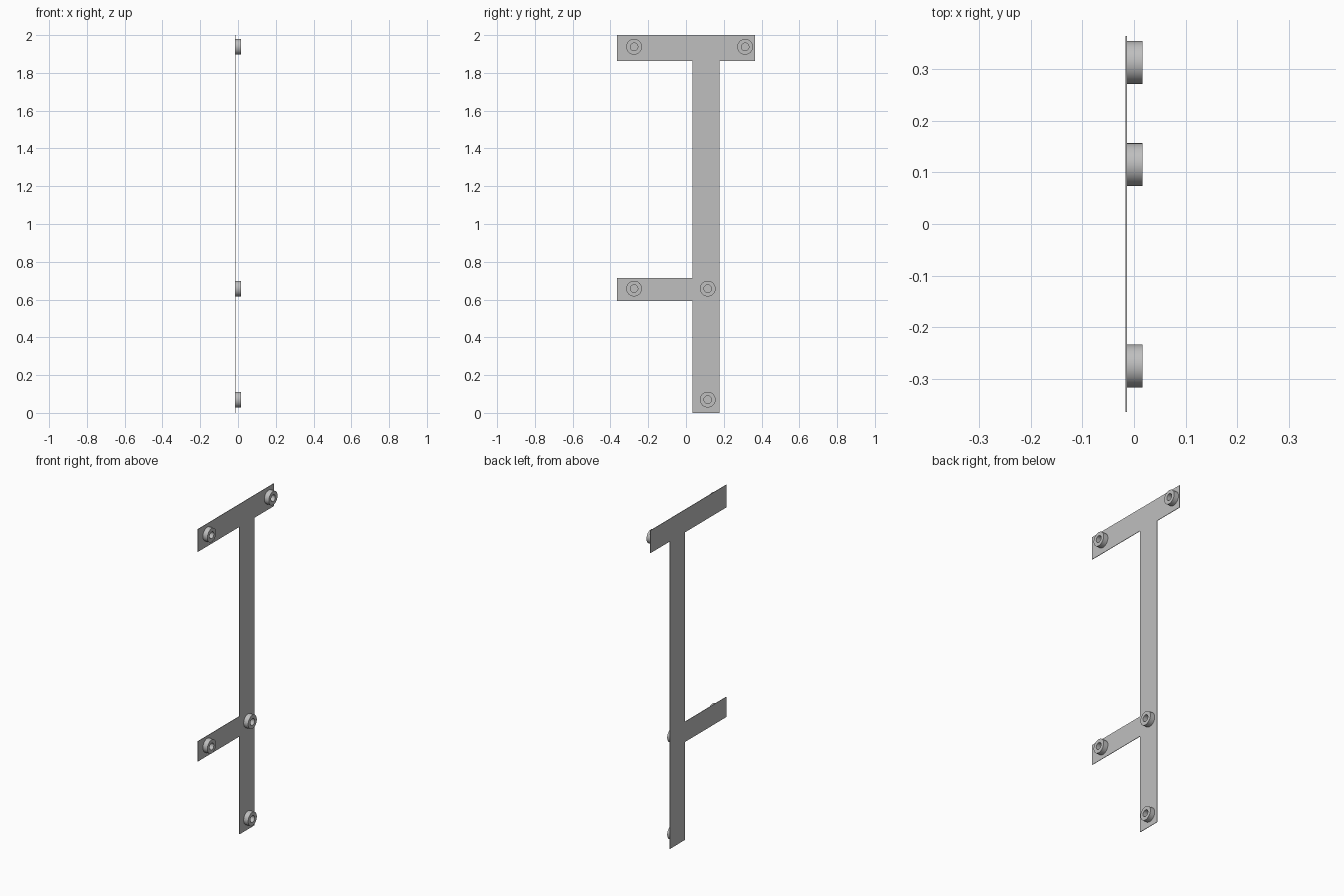
import bpy
import bmesh
from math import radians, cos, sin, tau

cube = bpy.data.objects.get("Cube")
if cube:
    bpy.data.objects.remove(cube, do_unlink=True)

grey = bpy.data.materials.new("light grey")
grey.use_nodes = True
colour = (0.52, 0.52, 0.52, 1)
grey.diffuse_color = colour
grey.node_tree.nodes["Principled BSDF"].inputs["Base Color"].default_value = colour

BACK, FACE, TIP = -0.0165, -0.0135, 0.0165


def make_object(name, bm):
    bmesh.ops.recalc_face_normals(bm, faces=bm.faces)
    mesh = bpy.data.meshes.new(name)
    bm.to_mesh(mesh)
    bm.free()
    obj = bpy.data.objects.new(name, mesh)
    mesh.materials.append(grey)
    bpy.context.collection.objects.link(obj)
    return obj


# Thin flat plate: upright with a top crossbar and one side arm
outline = [(0.034, 0), (0.177, 0), (0.177, 1.863), (0.364, 1.863),
           (0.364, 2), (-0.364, 2), (-0.364, 1.863), (0.034, 1.863),
           (0.034, 0.715), (-0.364, 0.715), (-0.364, 0.593), (0.034, 0.593)]
bm = bmesh.new()
face = bm.faces.new([bm.verts.new((BACK, y, z)) for y, z in outline])
extruded = bmesh.ops.extrude_face_region(bm, geom=[face])["geom"]
moved = [v for v in extruded if isinstance(v, bmesh.types.BMVert)]
bmesh.ops.translate(bm, verts=moved, vec=(FACE - BACK, 0, 0))
if not face.is_valid or len(bm.faces) < len(outline) + 2:
    bm.faces.new([v for v in bm.verts if v not in moved])
make_object("mounting_plate", bm)


# Round spacer with a blind bore, lathed around the x axis
def spacer(name, y, z, outer=0.0415, inner=0.02, sides=48):
    bm = bmesh.new()
    profile = [(FACE, outer), (TIP, outer), (TIP, inner), (FACE, inner)]
    rings = [[bm.verts.new((x, y + r * cos(tau * i / sides), z + r * sin(tau * i / sides)))
              for i in range(sides)] for x, r in profile]
    for k, ring in enumerate(rings):
        after = rings[(k + 1) % len(rings)]
        for i in range(sides):
            j = (i + 1) % sides
            bm.faces.new((ring[i], ring[j], after[j], after[i]))
    obj = make_object(name, bm)
    bpy.ops.object.select_all(action="DESELECT")
    obj.select_set(True)
    bpy.context.view_layer.objects.active = obj
    bpy.ops.object.shade_smooth_by_angle(angle=radians(30))


for name, y, z in [("top_front_spacer", -0.275, 1.938), ("top_rear_spacer", 0.313, 1.938),
                   ("arm_spacer", -0.275, 0.658), ("upright_spacer", 0.115, 0.658),
                   ("bottom_spacer", 0.115, 0.07)]:
    spacer(name, y, z)
